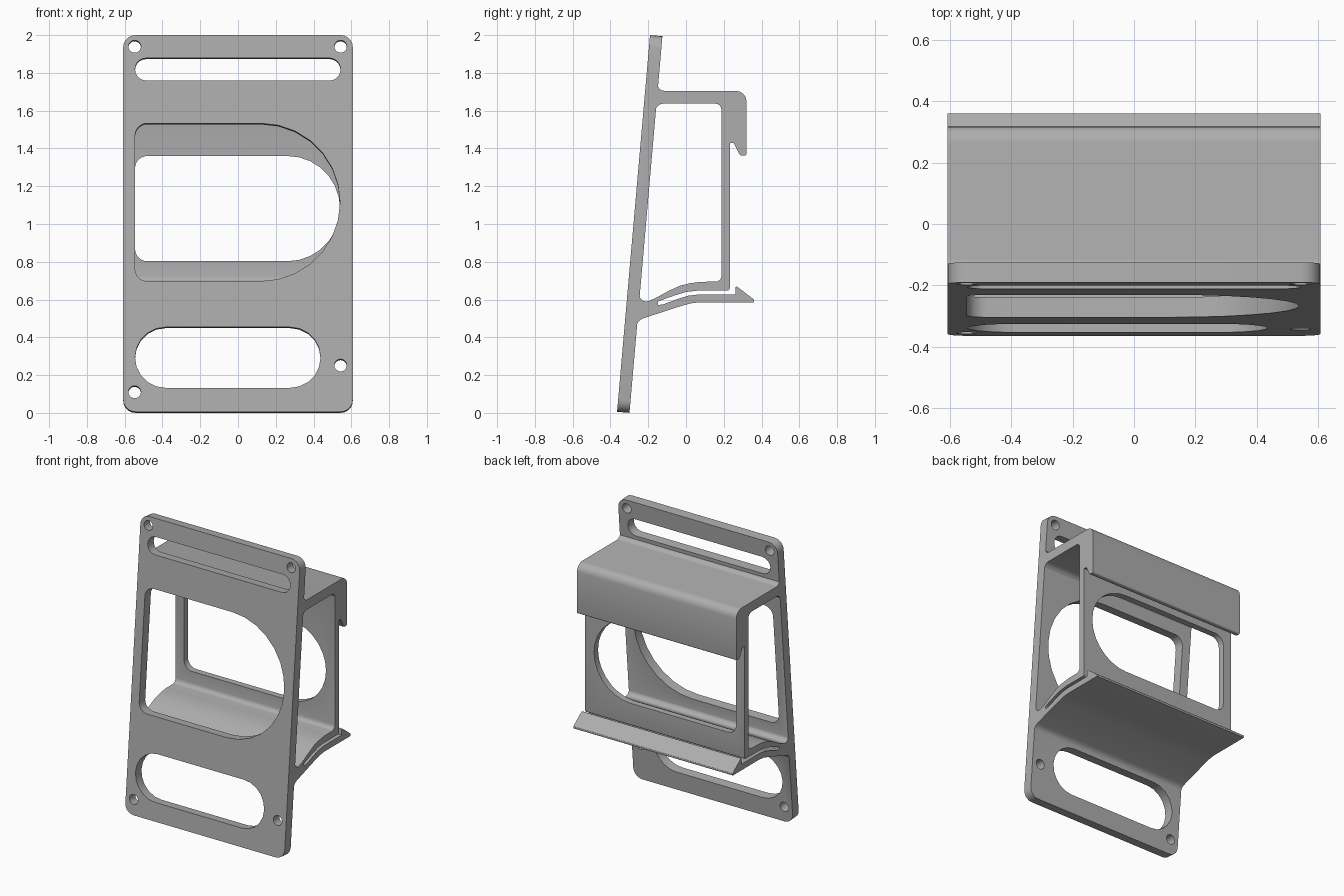
import bpy
import bmesh
import math
from mathutils import Matrix, Vector

if "Cube" in bpy.data.objects:
    bpy.data.objects.remove(bpy.data.objects["Cube"])

HALF = 0.608       # half width of the whole holder
THICK = 0.066      # front plate thickness
TILT = math.radians(85)

grey = bpy.data.materials.new("grey plastic")
grey.use_nodes = True
colour = (0.42, 0.42, 0.42, 1)
grey.diffuse_color = colour
grey.node_tree.nodes["Principled BSDF"].inputs["Base Color"].default_value = colour


def rounded(corners, steps=5):
    """Outline from (u, v, radius) corners, each rounded by an arc."""
    out = []
    for i, (u, v, r) in enumerate(corners):
        p = Vector((u, v))
        if r == 0:
            out.append(p)
            continue
        a = (Vector(corners[i - 1][:2]) - p).normalized()
        b = (Vector(corners[(i + 1) % len(corners)][:2]) - p).normalized()
        half = math.acos(a.dot(b)) / 2
        centre = p + (a + b).normalized() * r / math.sin(half)
        start = p + a * r / math.tan(half) - centre
        end = p + b * r / math.tan(half) - centre
        sweep = math.pi - 2 * half
        for k in range(steps + 1):
            t = k / steps
            arm = start * math.sin((1 - t) * sweep) + end * math.sin(t * sweep)
            out.append(centre + arm / math.sin(sweep))
    return [p for i, p in enumerate(out) if (p - out[i - 1]).length > 5e-4]


def box_outline(x0, x1, z0, z1, left, right, steps=5):
    return rounded([(x0, z0, left), (x1, z0, right), (x1, z1, right), (x0, z1, left)], steps)


def prism(name, outline, low, high, matrix):
    """Extrude an outline from low to high along the local z axis."""
    n = len(outline)
    bm = bmesh.new()
    rings = [[bm.verts.new(matrix @ Vector((p.x, p.y, h))) for p in outline]
             for h in (low, high)]
    for ring in rings:
        bm.faces.new(ring)
    for i in range(n):
        j = (i + 1) % n
        bm.faces.new((rings[0][i], rings[0][j], rings[1][j], rings[1][i]))
    bmesh.ops.recalc_face_normals(bm, faces=bm.faces)
    mesh = bpy.data.meshes.new(name)
    bm.to_mesh(mesh)
    bm.free()
    mesh.materials.append(grey)
    obj = bpy.data.objects.new(name, mesh)
    bpy.context.collection.objects.link(obj)
    return obj


def combine(target, tool, operation):
    mod = target.modifiers.new(operation.lower(), "BOOLEAN")
    mod.operation, mod.solver, mod.object = operation, "EXACT", tool
    bpy.context.view_layer.objects.active = target
    bpy.ops.object.modifier_apply(modifier=mod.name)
    bpy.data.objects.remove(tool)


plate_frame = Matrix.Translation((0, -0.365, 0.006)) @ Matrix.Rotation(TILT, 4, "X")
wall_frame = Matrix.Rotation(math.radians(90), 4, "X")
side_frame = Matrix(((0, 0, 1, 0), (1, 0, 0, 0), (0, 1, 0, 0), (0, 0, 0, 1)))

# Tilted front plate
holder = prism("clip_on_holder", box_outline(-HALF, HALF, 0, 2.0016, 0.065, 0.065),
               -THICK, 0, plate_frame)

# Bracket side profile: top arm, hook, back wall, slotted lower arm and spring clip
profile = rounded([
    (-0.18, 1.76, 0), (-0.149, 1.76, 0), (-0.153, 1.705, 0.035),
    (0.32, 1.705, 0.055), (0.32, 1.363, 0.01), (0.285, 1.363, 0.015),
    (0.253, 1.43, 0.012), (0.232, 1.43, 0),
    (0.232, 0.647, 0.015), (0.06, 0.647, 0), (0.0, 0.64, 0), (-0.06, 0.622, 0),
    (-0.149, 0.59, 0.008), (-0.149, 0.57, 0.005), (-0.12, 0.575, 0),
    (-0.035, 0.606, 0), (0.01, 0.62, 0), (0.07, 0.627, 0),
    (0.262, 0.627, 0), (0.262, 0.675, 0.006), (0.36, 0.6, 0.004), (0.36, 0.585, 0.004),
    (0.07, 0.585, 0), (0.02, 0.579, 0), (-0.035, 0.563, 0),
    (-0.259, 0.49, 0.05), (-0.265, 0.43, 0), (-0.29, 0.43, 0),
    (-0.27, 0.66, 0), (-0.244, 0.66, 0), (-0.251, 0.57, 0.035), (-0.167, 0.605, 0),
    (-0.087, 0.648, 0), (-0.035, 0.672, 0), (0.02, 0.686, 0), (0.08, 0.694, 0),
    (0.188, 0.695, 0.03), (0.188, 1.638, 0.035), (-0.159, 1.638, 0.045),
    (-0.166, 1.56, 0), (-0.19, 1.56, 0)], steps=4)
combine(holder, prism("bracket", profile, -HALF, HALF, side_frame), "UNION")

# Openings in the front plate: strap slot, round-ended window, lower slot
for x0, x1, z0, z1, left, right, steps in [
        (-0.545, 0.543, 1.76, 1.88, 0.0599, 0.0599, 5),
        (-0.545, 0.54, 0.694, 1.533, 0.065, 0.4194, 7),
        (-0.545, 0.437, 0.127, 0.45, 0.1614, 0.1614, 5)]:
    combine(holder, prism("plate_cutter", box_outline(x0, x1, z0, z1, left, right, steps),
                          -0.08, 0.02, plate_frame), "DIFFERENCE")

# Screw holes
for x, z in [(-0.547, 1.941), (0.543, 1.941), (0.543, 0.247), (-0.547, 0.105)]:
    r = 0.033
    combine(holder, prism("screw_cutter", box_outline(x - r, x + r, z - r, z + r, r, r),
                          -0.08, 0.02, plate_frame), "DIFFERENCE")

# Round-ended window in the back wall
combine(holder, prism("wall_cutter", box_outline(-0.545, 0.54, 0.803, 1.36, 0.065, 0.2784, 7),
                      -0.245, -0.15, wall_frame), "DIFFERENCE")

# Smooth the fillets, keep the machined edges crisp
bpy.ops.object.select_all(action="DESELECT")
holder.select_set(True)
bpy.context.view_layer.objects.active = holder
bpy.ops.object.shade_smooth_by_angle(angle=math.radians(30))
